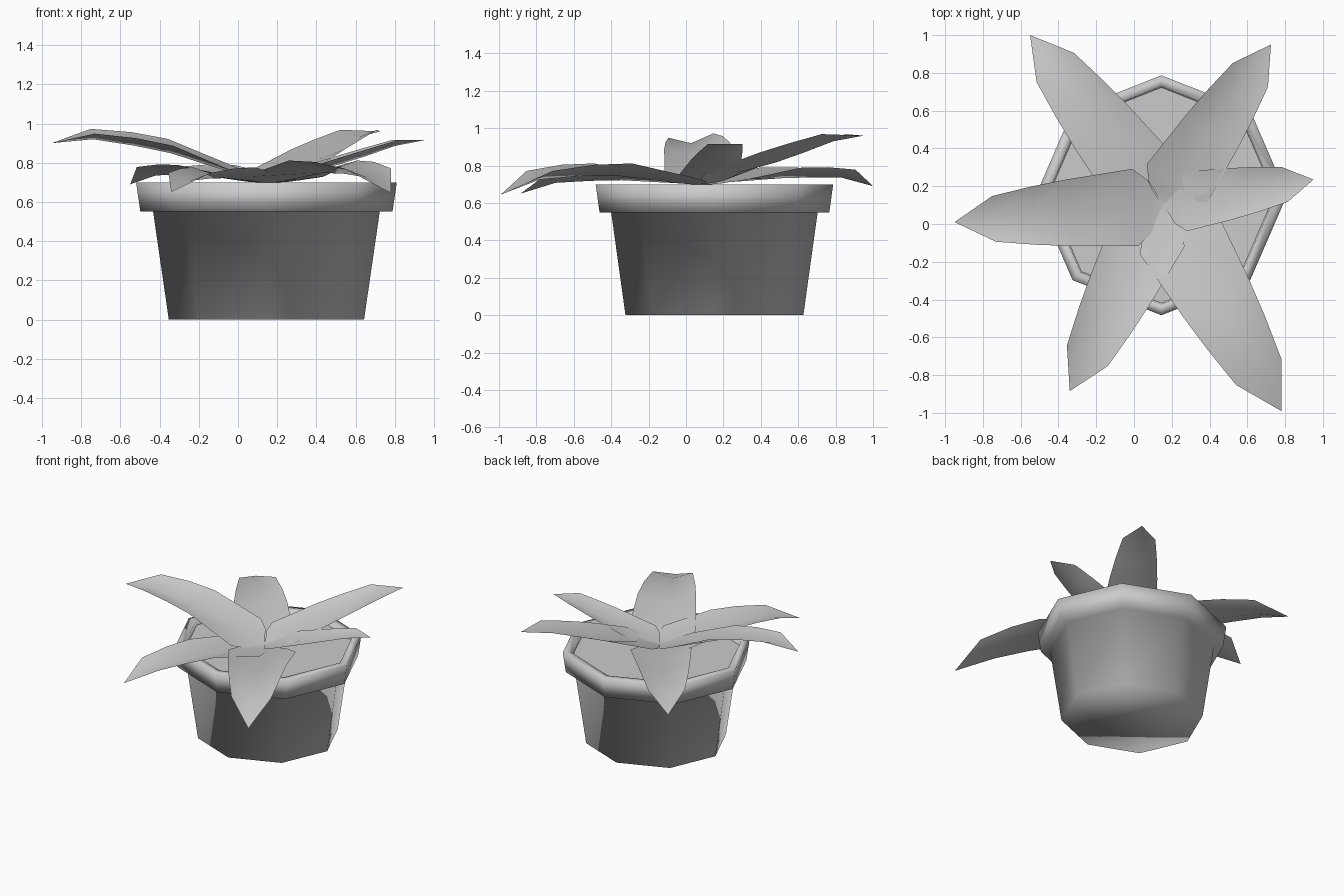
import bpy, bmesh
from math import cos, sin, pi, hypot
from mathutils import Vector

if "Cube" in bpy.data.objects:
    bpy.data.objects.remove(bpy.data.objects["Cube"])


def make_object(name, bm, angle):
    bmesh.ops.recalc_face_normals(bm, faces=bm.faces)
    mesh = bpy.data.meshes.new(name)
    bm.to_mesh(mesh)
    bm.free()
    obj = bpy.data.objects.new(name, mesh)
    bpy.context.collection.objects.link(obj)
    bpy.ops.object.select_all(action='DESELECT')
    obj.select_set(True)
    bpy.context.view_layer.objects.active = obj
    bpy.ops.object.shade_smooth_by_angle(angle=angle)
    return obj


def ring(bm, r, z):
    # slightly oval octagon around the pot centre
    return [bm.verts.new((0.145 + r * cos(i * pi / 4),
                          0.152 + 0.955 * r * sin(i * pi / 4), z)) for i in range(8)]


# Pot: octagonal lathe with an overhanging rim, smooth all over
bm = bmesh.new()
profile = [(0.498, 0), (0.578, 0.55), (0.643, 0.55), (0.665, 0.70),
           (0.605, 0.70), (0.595, 0.64)]
rings = [ring(bm, r, z) for r, z in profile]
for a, b in zip(rings, rings[1:]):
    for i in range(8):
        j = (i + 1) % 8
        bm.faces.new((a[i], a[j], b[j], b[i]))
bm.faces.new(rings[0])
make_object("pot", bm, pi)

# Soil
bm = bmesh.new()
bm.faces.new(ring(bm, 0.598, 0.665))
make_object("soil", bm, 0.5)

# Leaf stations: fraction of length, half width, midrib height, edge height
STATIONS = [(0.04, 0.075, 0.0, 0.004), (0.06, 0.125, 0.002, 0.012),
            (0.13, 0.185, 0.010, 0.028), (0.45, 0.160, 0.058, 0.108),
            (0.62, 0.140, 0.062, 0.110), (0.81, 0.110, 0.055, 0.092)]
BASE = Vector((0.15, 0.10, 0.70))


def leaf(name, tip, width=1.0, roll=0.0, sag=0.0):
    d = Vector(tip) - BASE
    length = hypot(d.x, d.y)
    side = Vector((-d.y, d.x, 0)) / length
    bm = bmesh.new()
    root = bm.verts.new(BASE)
    end = bm.verts.new(tip)
    rows = []
    for t, w, mid, edge in STATIONS:
        drop = 4 * sag * t * (1 - t) if t > 0.2 else 0
        row = []
        for s in (-1, 0, 1):
            h = (edge if s else mid) * length + s * w * roll * length - drop
            row.append(bm.verts.new(BASE + d * t + side * (s * w * width * length)
                                    + Vector((0, 0, h))))
        rows.append(row)
    for k in (0, 1):
        bm.faces.new((root, rows[0][k], rows[0][k + 1]))
        for a, b in zip(rows, rows[1:]):
            bm.faces.new((a[k], a[k + 1], b[k + 1], b[k]))
        bm.faces.new((rows[-1][k], rows[-1][k + 1], end))
    make_object(name, bm, 1.1)


# Six leaves from one shape, aimed at their tips
leaf("leaf_left", (-0.95, 0.01, 0.90), roll=-0.1, sag=0.005)
leaf("leaf_back_right", (0.725, 0.95, 0.96), sag=0.06)
leaf("leaf_right", (0.95, 0.235, 0.915), width=1.05, sag=0.055)
leaf("leaf_front_right", (0.78, -0.99, 0.645))
leaf("leaf_front_left", (-0.34, -0.885, 0.65), sag=0.02)
leaf("leaf_back_left", (-0.55, 1.0, 0.69), sag=0.03)
